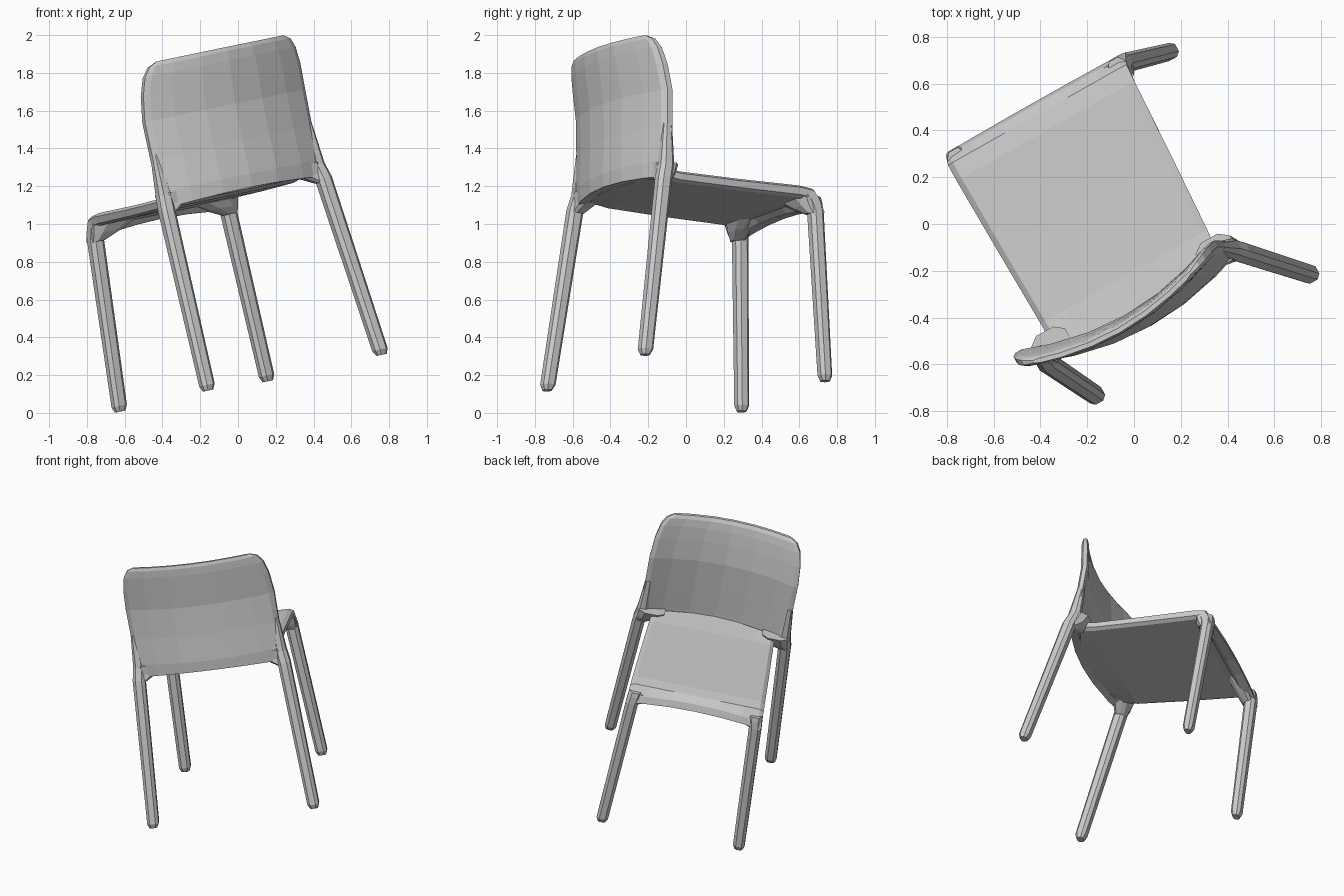
import bpy, bmesh
from mathutils import Vector, Matrix

if "Cube" in bpy.data.objects:
    bpy.data.objects.remove(bpy.data.objects["Cube"])

# The chair is modelled upright in its own frame, then tilted as a whole
EX = Vector((0.857, 0.484, 0.176)).normalized()
EZ = Vector((-0.208, 0.012, 0.978)).normalized()
EY = EZ.cross(EX).normalized()
EX = EY.cross(EZ)
TILT = Matrix((EX, EY, EZ)).transposed()
SHIFT = Vector((0.065, 0, 0))


def finish(name, bm):
    bmesh.ops.remove_doubles(bm, verts=bm.verts, dist=1e-4)
    bmesh.ops.recalc_face_normals(bm, faces=bm.faces)
    for v in bm.verts:
        v.co = TILT @ (v.co + SHIFT)
    mesh = bpy.data.meshes.new(name)
    bm.to_mesh(mesh)
    bm.free()
    bpy.context.collection.objects.link(bpy.data.objects.new(name, mesh))


def loft(name, rings):
    """Closed solid through a list of equally long rings."""
    bm = bmesh.new()
    rows = [[bm.verts.new(p) for p in r] for r in rings]
    n = len(rows[0])
    for a, b in zip(rows, rows[1:]):
        for i in range(n):
            j = (i + 1) % n
            bm.faces.new((a[i], a[j], b[j], b[i]))
    bm.faces.new(rows[0])
    bm.faces.new(rows[-1])
    finish(name, bm)


def panel(name, side_a, side_b):
    """Closed shell between two point grids of equal size."""
    bm = bmesh.new()
    a, b = ([[bm.verts.new(p) for p in row] for row in g] for g in (side_a, side_b))
    m, n = len(a), len(a[0])
    for g in (a, b):
        for i in range(m - 1):
            for j in range(n - 1):
                bm.faces.new((g[i][j], g[i][j + 1], g[i + 1][j + 1], g[i + 1][j]))
    for i in range(m - 1):
        for j in (0, n - 1):
            bm.faces.new((a[i][j], a[i + 1][j], b[i + 1][j], b[i][j]))
    for j in range(n - 1):
        for i in (0, m - 1):
            bm.faces.new((a[i][j], a[i][j + 1], b[i][j + 1], b[i][j]))
    finish(name, bm)


def ring(x, y, z, hx, hy):
    """Chamfered square section of a leg."""
    c = 0.5
    pts = [(1, c), (c, 1), (-c, 1), (-1, c), (-1, -c), (-c, -1), (c, -1), (1, -c)]
    return [(x + px * hx, y + py * hy, z) for px, py in pts]


COLS = [-1, -0.94, -0.7, -0.35, 0, 0.35, 0.7, 0.94, 1]

# Seat: flat slab with curved rear edge and a rolled front lip
# (top y, top z, bottom y, bottom z, half width)
SEAT = [(-0.49, 1.205, -0.50, 1.145, 0.41), (-0.31, 1.19, -0.31, 1.13, 0.415),
        (0.05, 1.187, 0.05, 1.125, 0.43), (0.40, 1.19, 0.40, 1.125, 0.442),
        (0.48, 1.18, 0.445, 1.12, 0.445), (0.525, 1.145, 0.47, 1.10, 0.447),
        (0.542, 1.10, 0.485, 1.095, 0.447)]
top, bottom = [], []
for k, (ty, tz, by, bz, h) in enumerate(SEAT):
    bow = 0.09 if k == 0 else 0
    drop = 0.035 if k >= 5 else 0
    top.append([(s * h, ty + bow * s * s, tz - drop * s * s - (0.015 if abs(s) == 1 else 0))
                for s in COLS])
    bottom.append([(s * h * 0.985, by + bow * s * s,
                    bz - drop * s * s + (0.012 if abs(s) == 1 else 0)) for s in COLS])
panel("seat", top, bottom)

# Backrest: curved shell with rounded top corners
# (z, half width, middle y, half thickness)
BACK = [(1.15, 0.49, -0.52, 0.028), (1.22, 0.49, -0.525, 0.03), (1.40, 0.492, -0.525, 0.027),
        (1.60, 0.495, -0.53, 0.027), (1.74, 0.485, -0.552, 0.027), (1.83, 0.465, -0.568, 0.025),
        (1.88, 0.435, -0.577, 0.02), (1.902, 0.39, -0.582, 0.01)]
inner, outer = [], []
for k, (z, h, y, t) in enumerate(BACK):
    def point(s, side):
        x = s * h
        thick = t * (0.55 if abs(s) == 1 else 1)
        dz = 0
        if k == 0:
            dz = -0.02 * s * s
        return (x, y + 0.10 * (x / 0.49) ** 2 + side * thick, z + dz)
    inner.append([point(s, 1) for s in COLS])
    outer.append([point(s, -1) for s in COLS])
panel("backrest", inner, outer)

# Legs: splayed, with chamfered feet; tops flare into the seat or backrest
for side, label in ((-1, "left"), (1, "right")):
    loft(label + "_front_leg", [
        ring(side * 0.456, 0.551, 0.14, 0.026, 0.022),
        ring(side * 0.455, 0.550, 0.17, 0.038, 0.034),
        ring(side * 0.411, 0.505, 1.06, 0.041, 0.039),
        ring(side * 0.402, 0.490, 1.11, 0.045, 0.048),
        ring(side * 0.400, 0.470, 1.14, 0.044, 0.06)])
    loft(label + "_front_gusset", [
        ring(side * 0.41, 0.490, 1.045, 0.035, 0.036),
        ring(side * 0.36, 0.470, 1.085, 0.085, 0.045),
        ring(side * 0.31, 0.460, 1.13, 0.135, 0.06)])
    loft(label + "_back_leg", [
        ring(side * 0.536, -0.582, 0.14, 0.026, 0.022),
        ring(side * 0.534, -0.579, 0.17, 0.038, 0.036),
        ring(side * 0.484, -0.455, 1.12, 0.041, 0.041),
        ring(side * 0.472, -0.435, 1.20, 0.038, 0.04),
        ring(side * 0.470, -0.430, 1.42, 0.022, 0.024)])
    # Web that joins the back leg to the seat's rear corner
    loft(label + "_back_gusset", [
        ring(side * 0.475, -0.45, 1.10, 0.035, 0.032),
        ring(side * 0.425, -0.425, 1.15, 0.075, 0.05),
        ring(side * 0.41, -0.415, 1.21, 0.085, 0.065)])
